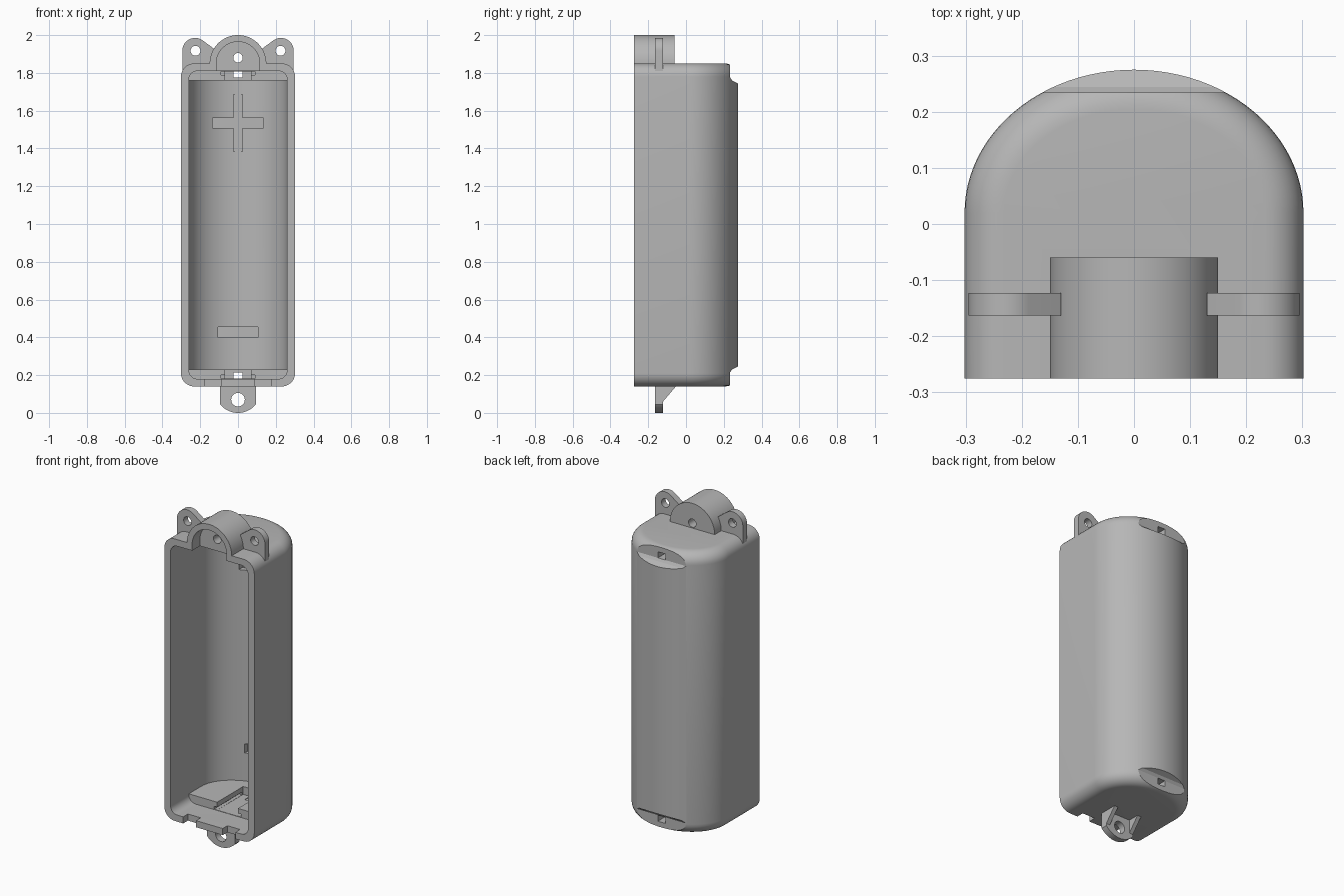
import bpy, bmesh
from math import sin, cos, pi, asin, radians

cube = bpy.data.objects.get("Cube")
if cube:
    bpy.data.objects.remove(cube, do_unlink=True)

grey = bpy.data.materials.new("plain grey")
grey.use_nodes = True
COLOUR = (0.47, 0.47, 0.47, 1)
grey.diffuse_color = COLOUR
bsdf = grey.node_tree.nodes["Principled BSDF"]
bsdf.inputs["Base Color"].default_value = COLOUR
bsdf.inputs["Roughness"].default_value = 0.7

BOTTOM, TOP, FRONT = 0.14, 1.85, -0.275


def loft(name, rings):
    """Skin a stack of equal-length closed rings and cap both ends."""
    bm = bmesh.new()
    rows = [[bm.verts.new(p) for p in ring] for ring in rings]
    n = len(rows[0])
    for a, b in zip(rows, rows[1:]):
        for i in range(n):
            j = (i + 1) % n
            bm.faces.new((a[i], a[j], b[j], b[i]))
    bm.faces.new(rows[0])
    bm.faces.new(rows[-1])
    bmesh.ops.recalc_face_normals(bm, faces=bm.faces)
    mesh = bpy.data.meshes.new(name)
    bm.to_mesh(mesh)
    bm.free()
    mesh.materials.append(grey)
    ob = bpy.data.objects.new(name, mesh)
    bpy.context.collection.objects.link(ob)
    return ob


def prism_y(name, pts, y0, y1):
    return loft(name, [[(x, y, z) for x, z in pts] for y in (y0, y1)])


def prism_x(name, pts, x0, x1):
    return loft(name, [[(x, y, z) for y, z in pts] for x in (x0, x1)])


def box(x0, x1, y0, y1, z0, z1):
    return prism_y("cutter", [(x0, z0), (x1, z0), (x1, z1), (x0, z1)], y0, y1)


def arc(cx, cz, r, a0, a1, n=32):
    return [(cx + r * cos(a0 + (a1 - a0) * i / n), cz + r * sin(a0 + (a1 - a0) * i / n))
            for i in range(n + 1)]


def rod(x, z, r, y0, y1):
    return prism_y("cutter", arc(x, z, r, 0, 2 * pi, 32)[:-1], y0, y1)


def boolean(ob, tool, operation="DIFFERENCE"):
    """Apply a boolean and remove the tool."""
    mod = ob.modifiers.new("bool", "BOOLEAN")
    mod.operation, mod.object, mod.solver = operation, tool, "EXACT"
    bpy.context.view_layer.objects.active = ob
    bpy.ops.object.modifier_apply(modifier=mod.name)
    bpy.data.objects.remove(tool, do_unlink=True)


def flip(z):
    """Mirror a height about the middle of the case."""
    return BOTTOM + TOP - z


def arched_case(name, width, back, front, z0, z1, fillet):
    """Arch-section solid with rounded ends and a flat front."""
    def ring(inset, z):
        w, h = width - inset, back - 0.02 - inset
        curve = [(w * cos(pi * i / 48), 0.02 + h * sin(pi * i / 48), z) for i in range(49)]
        return [(w, front, z)] + curve + [(-w, front, z)]
    steps = [pi / 2 * i / 8 for i in range(9)]
    low = [ring(fillet * (1 - sin(a)), z0 + fillet * (1 - cos(a))) for a in steps]
    high = [ring(fillet * (1 - sin(a)), z1 - fillet * (1 - cos(a))) for a in reversed(steps)]
    return loft(name, low + high)


# Outer case with the half-round cap on top
case = arched_case("case", 0.302, 0.275, FRONT, BOTTOM, TOP, 0.07)
cap = prism_y("cap", [(0.15, 1.82)] + arc(0, TOP, 0.15, 0, pi) + [(-0.15, 1.82)], FRONT, -0.06)
boolean(case, cap, "UNION")

# Cavity, with raised blocks left standing at both ends
cavity = arched_case("cavity", 0.26, 0.231, -0.4, 0.18, 1.81, 0.045)
boolean(cavity, box(-1, 1, -0.1, 1, 0, 0.23))
boolean(cavity, box(-1, 1, -0.1, 1, flip(0.23), 2.2))
boolean(case, cavity)

# Contact channels, rear slots and rear notches, same at both ends
for f in (lambda z: z, flip):
    def end_box(w, y0, y1, za, zb):
        return box(-w, w, y0, y1, min(f(za), f(zb)), max(f(za), f(zb)))
    boolean(case, end_box(0.07, -0.13, 0.15, 0.182, 0.25))
    boolean(case, end_box(0.09, -0.12, 0.14, 0.183, 0.2))
    boolean(case, end_box(0.025, 0.1, 0.4, 0.178, 0.215))
    notch = [(0.234, 0), (0.234, 0.215), (0.244, 0.23), (0.3, 0.258), (0.4, 0.258), (0.4, 0)]
    boolean(case, prism_x("cutter", [(y, f(z)) for y, z in notch], -0.5, 0.5))

# Cap recess and wire hole
boolean(case, prism_y("cutter", [(0.115, 1.79)] + arc(0, TOP, 0.115, 0, pi) + [(-0.115, 1.79)],
                      -0.4, -0.2))
boolean(case, rod(0, 1.88, 0.025, -0.3, 0))

# Notches in the lower rim
for s in (-1, 1):
    xs = sorted((s * 0.09, s * 0.175))
    boolean(case, box(*xs, -0.4, -0.23, 0.1, 0.2))

# Engraved polarity marks on the inner back wall
boolean(case, box(-0.135, 0.135, 0.12, 0.239, 1.508, 1.56))
boolean(case, box(-0.025, 0.025, 0.12, 0.2385, 1.385, 1.685))
boolean(case, box(-0.105, 0.105, 0.12, 0.239, 0.4, 0.455))

# Upper mounting ears
parts = [case]
for s, side in ((1, "left"), (-1, "right")):
    outline = [(0.295, 1.8)] + arc(0.227, 1.917, 0.068, 0, radians(125), 20)
    outline += [(0.13, 1.93), (0.13, 1.83), (0.2, 1.82)]
    ear = prism_y(side + "_ear", [(s * x, z) for x, z in outline], -0.163, -0.123)
    boolean(ear, rod(s * 0.225, 1.917, 0.026, -0.3, 0))
    parts.append(ear)

# Lower mounting tab with two side gussets
half = asin(0.095 / 0.123)
tab = prism_y("lower_tab", [(-0.095, 0.15)] + arc(0, 0.123, 0.123, -pi / 2 - half, -pi / 2 + half, 20)
              + [(0.095, 0.15)], -0.163, -0.123)
boolean(tab, rod(0, 0.07, 0.036, -0.3, 0))
parts.append(tab)
for s, side in ((1, "left"), (-1, "right")):
    xs = sorted((s * 0.07, s * 0.095))
    parts.append(prism_x(side + "_gusset", [(-0.13, 0.05), (-0.13, 0.15), (-0.045, 0.15)], *xs))

# Smooth curves, crisp edges
for ob in parts:
    bpy.ops.object.select_all(action="DESELECT")
    ob.select_set(True)
    bpy.context.view_layer.objects.active = ob
    bpy.ops.object.shade_smooth_by_angle(angle=radians(25))
